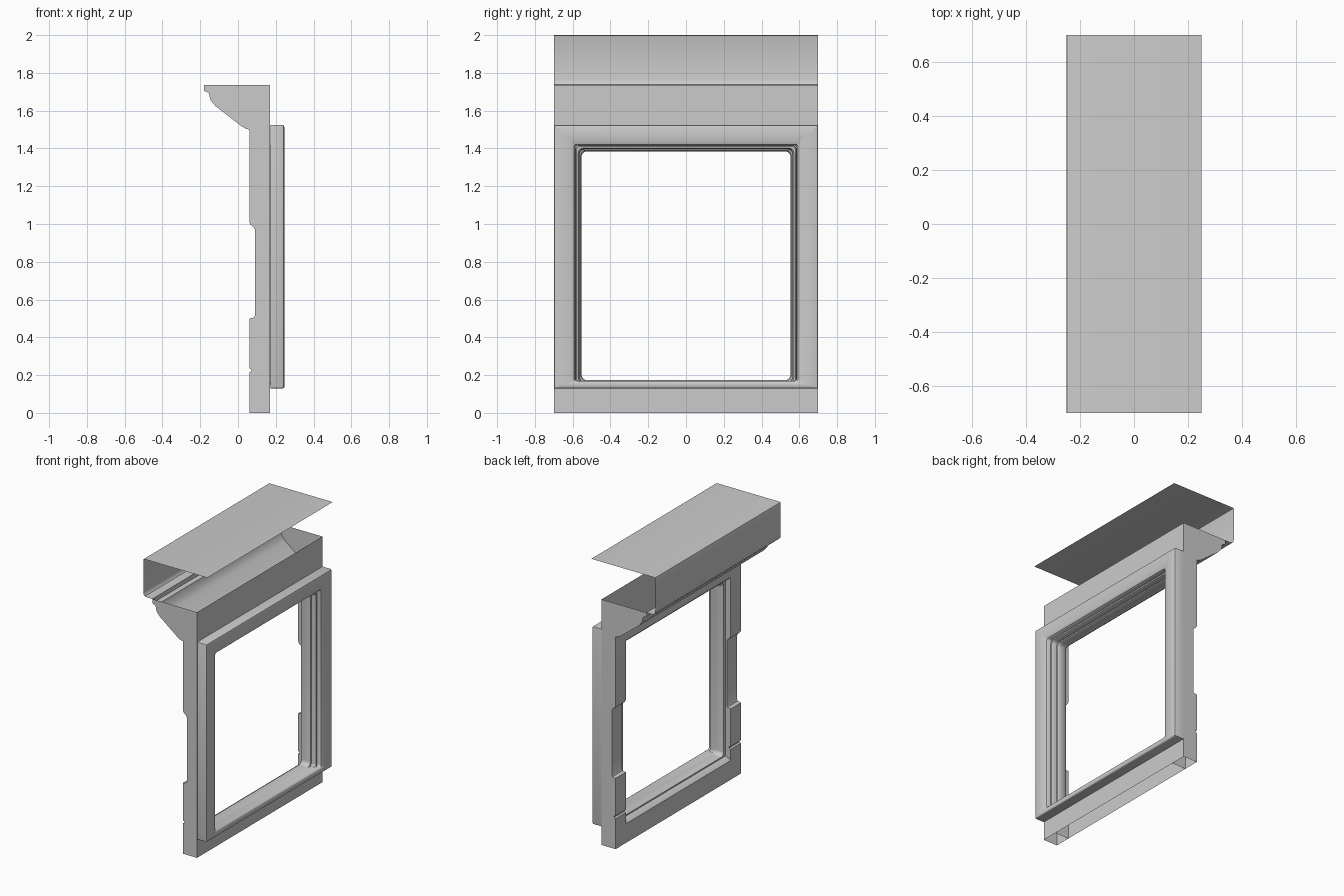
import bpy, bmesh, math

if "Cube" in bpy.data.objects:
    bpy.data.objects.remove(bpy.data.objects["Cube"])


def finish(name, bm, angle=35):
    bmesh.ops.remove_doubles(bm, verts=bm.verts, dist=0.0002)
    bmesh.ops.recalc_face_normals(bm, faces=bm.faces)
    me = bpy.data.meshes.new(name)
    bm.to_mesh(me)
    bm.free()
    ob = bpy.data.objects.new(name, me)
    bpy.context.collection.objects.link(ob)
    bpy.ops.object.select_all(action='DESELECT')
    ob.select_set(True)
    bpy.context.view_layer.objects.active = ob
    bpy.ops.object.shade_smooth_by_angle(angle=math.radians(angle))
    return ob


def extrude(name, profile, y0, y1, closed=False, caps=False, skip=()):
    """Folded sheet: an x/z profile run along y, optionally capped at the ends."""
    bm = bmesh.new()
    a = [bm.verts.new((x, y0, z)) for x, z in profile]
    b = [bm.verts.new((x, y1, z)) for x, z in profile]
    n = len(profile)
    for i in range(n if closed else n - 1):
        if i not in skip:
            j = (i + 1) % n
            bm.faces.new((a[i], a[j], b[j], b[i]))
    if caps:
        bm.faces.new(a)
        bm.faces.new(b)
    return finish(name, bm)


def outline(hy, z0, z1, r, seg):
    """Rounded rectangle in y/z."""
    pts = []
    for k, (sy, zc) in enumerate([(1, z1 - r), (-1, z1 - r), (-1, z0 + r), (1, z0 + r)]):
        for s in range(seg + 1):
            t = math.pi / 2 * (k + s / seg)
            pts.append((sy * (hy - r) + r * math.cos(t), zc + r * math.sin(t)))
    return pts


def ring(name, inner, outer, profile, r_in, r_out, seg=6):
    """Closed frame: profile points are (blend from inner to outer, x)."""
    bm = bmesh.new()
    loops = []
    for t, x in profile:
        hy, z0, z1 = [p + (q - p) * t for p, q in zip(inner, outer)]
        r = r_in + (r_out - r_in) * t
        loops.append([bm.verts.new((x, y, z)) for y, z in outline(hy, z0, z1, r, seg)])
    m, n = len(loops), len(loops[0])
    for i in range(m):
        p, q = loops[i], loops[(i + 1) % m]
        for j in range(n):
            k = (j + 1) % n
            bm.faces.new((p[j], p[k], q[k], q[j]))
    return finish(name, bm)


W, INNER = 0.70, 0.585

# top cover sheet folding down into the rear panel with a curled lower lip
extrude("top_cover", [(0.25, 2.0), (-0.243, 2.0), (-0.248, 1.998), (-0.25, 1.993),
                      (-0.25, 1.765), (-0.247, 1.748), (-0.238, 1.738),
                      (-0.225, 1.735), (-0.18, 1.735)], -W, W)

# open trough under the cover, with end plates
extrude("trough", [(-0.18, 1.735), (-0.18, 1.705), (-0.155, 1.695), (-0.145, 1.655),
                   (-0.12, 1.625), (0.015, 1.52), (0.04, 1.505), (0.06, 1.50),
                   (0.17, 1.50), (0.17, 1.735)], -W, W, caps=True, skip=(7,))

# side posts with a stepped rear edge, open at the foot
post = [(0.17, 0.0), (0.17, 1.50), (0.06, 1.50), (0.06, 1.01), (0.068, 0.995),
        (0.082, 0.985), (0.09, 0.97), (0.09, 0.515), (0.085, 0.505), (0.06, 0.50),
        (0.06, 0.235), (0.072, 0.23), (0.072, 0.22), (0.06, 0.215), (0.06, 0.0)]
for side, s in (("left", -1), ("right", 1)):
    extrude(side + "_post", post, s * INNER, s * W, closed=True, caps=True,
            skip=(1, len(post) - 1))

# lintel and sill between the posts
extrude("lintel", [(0.17, 1.50), (0.17, 1.415), (0.075, 1.415), (0.06, 1.43),
                   (0.06, 1.50)], -INNER, INNER)
extrude("sill", [(0.17, 0.0), (0.17, 0.168), (0.12, 0.165), (0.07, 0.145),
                 (0.06, 0.135), (0.06, 0.0)], -INNER, INNER)

# front frame standing just proud of the posts
ring("front_frame", (INNER, 0.17, 1.415), (W, 0.13, 1.525),
     [(0, 0.172), (0, 0.222), (0.06, 0.236), (0.2, 0.243), (0.9, 0.245),
      (0.97, 0.242), (1, 0.235), (1, 0.172)], 0.012, 0.004, 3)

# rounded seal lining the opening
ring("opening_seal", (0.553, 0.173, 1.385), (INNER, 0.150, 1.416),
     [(0, 0.12), (0, 0.165), (0.15, 0.175), (0.35, 0.178), (0.4, 0.20), (0.55, 0.212),
      (0.85, 0.212), (1, 0.20), (1, 0.10), (0.3, 0.10)], 0.03, 0.02)
